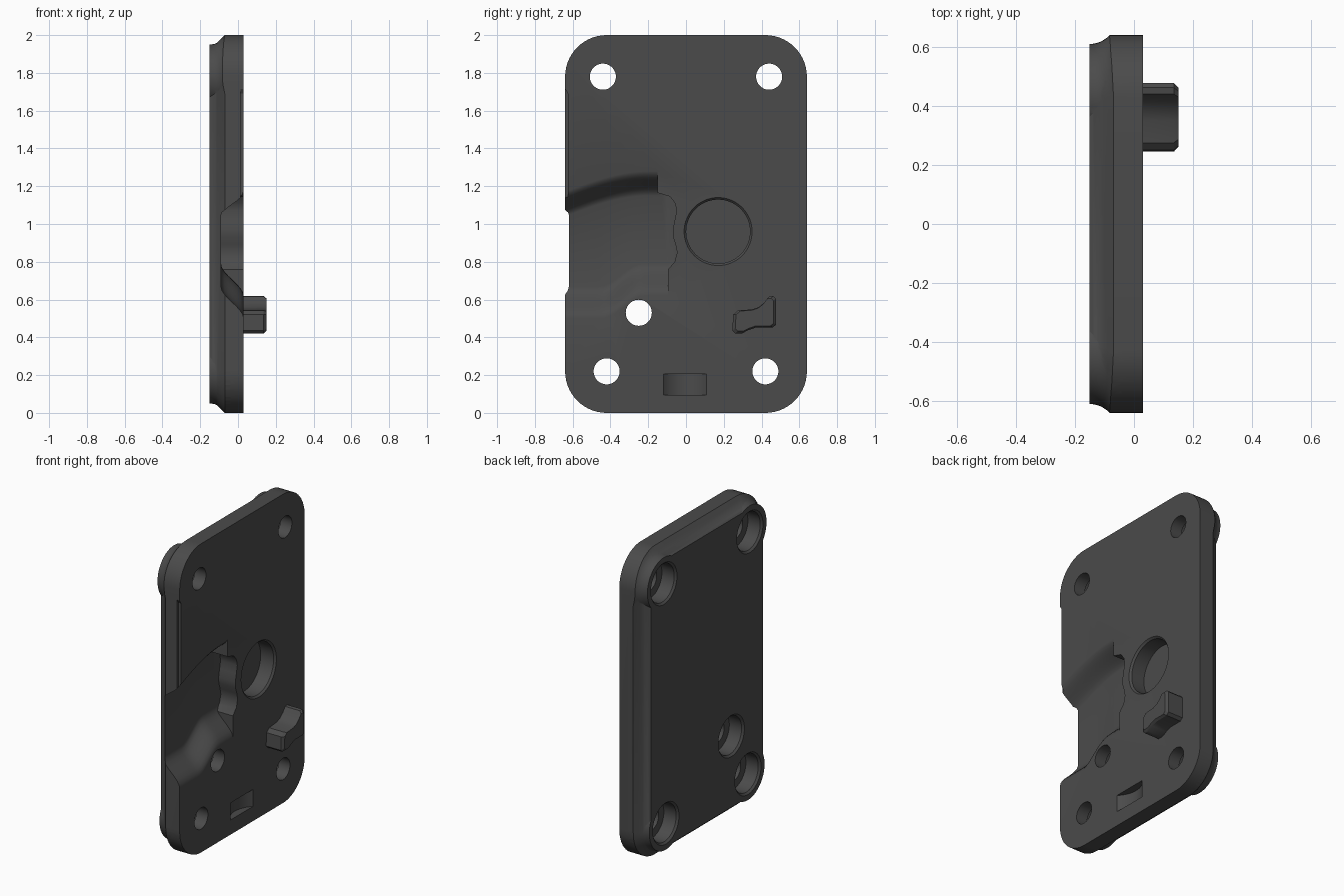
import bpy, bmesh, math

if "Cube" in bpy.data.objects:
    bpy.data.objects.remove(bpy.data.objects["Cube"])

grey = bpy.data.materials.new("dark_grey")
grey.diffuse_color = (0.07, 0.07, 0.07, 1)
grey.use_nodes = True
grey.node_tree.nodes["Principled BSDF"].inputs["Base Color"].default_value = grey.diffuse_color

FRONT, STEP, BACK = 0.03, -0.07, -0.15      # plate depth levels along x
CORNERS = [(-.44, 1.78), (.44, 1.78), (-.42, .22), (.42, .22)]
MIDDLE = (-.25, .53)


def loft(name, rings):
    """Closed solid through matching rings of 3D points."""
    bm = bmesh.new()
    rows = [[bm.verts.new(p) for p in ring] for ring in rings]
    n = len(rows[0])
    for a, b in zip(rows, rows[1:]):
        for i in range(n):
            j = (i + 1) % n
            bm.faces.new((a[i], a[j], b[j], b[i]))
    bm.faces.new(rows[0])
    bm.faces.new(rows[-1])
    bmesh.ops.recalc_face_normals(bm, faces=bm.faces)
    me = bpy.data.meshes.new(name)
    bm.to_mesh(me)
    bm.free()
    me.materials.append(grey)
    ob = bpy.data.objects.new(name, me)
    bpy.context.collection.objects.link(ob)
    return ob


def rounded(inset, x, r=.22, seg=14):
    """Rounded rectangle outline of the plate at depth x."""
    pts = []
    for k, (sy, sz) in enumerate([(1, 1), (-1, 1), (-1, -1), (1, -1)]):
        for i in range(seg + 1):
            a = math.pi / 2 * (k + i / seg)
            pts.append((x, sy * (.64 - r) + (r - inset) * math.cos(a),
                        1 + sz * (1 - r) + (r - inset) * math.sin(a)))
    return pts


def lathe(name, c, profile, seg=48):
    """Solid of revolution about the x direction; profile is (x, radius)."""
    ang = [2 * math.pi * i / seg for i in range(seg)]
    return loft(name, [[(x, c[0] + r * math.cos(a), c[1] + r * math.sin(a)) for a in ang]
                       for x, r in profile])


def prism(name, outline, x0, x1):
    return loft(name, [[(x, y, z) for y, z in outline] for x in (x0, x1)])


def boolean(ob, tool, op):
    m = ob.modifiers.new(op, 'BOOLEAN')
    m.object, m.operation, m.solver = tool, op, 'EXACT'
    bpy.context.view_layer.objects.active = ob
    bpy.ops.object.modifier_apply(modifier=m.name)
    bpy.data.objects.remove(tool)


def smooth(ob):
    bpy.ops.object.select_all(action='DESELECT')
    ob.select_set(True)
    bpy.context.view_layer.objects.active = ob
    bpy.ops.object.shade_smooth_by_angle(angle=math.radians(28))


# Plate with a stepped, slightly hollow back edge
plate = loft("plate", [rounded(i, x) for x, i in
                       [(FRONT, 0), (STEP, 0), (-.09, .02), (-.115, .045),
                        (-.135, .06), (BACK, .068)]])

# Corner bosses flaring into the plate, trimmed to the plate outline
R = .09
flare = [(BACK + R * math.sin(t), .17 + R * (1 - math.cos(t)))
         for t in [math.radians(8 * i) for i in range(9)]]
for c in CORNERS:
    boss = lathe("boss", c, flare + [(-.04, flare[-1][1])])
    boolean(boss, loft("outline", [rounded(0, -.3), rounded(0, .2)]), 'INTERSECT')
    boolean(plate, boss, 'UNION')

# Screw holes with counterbores and a small lead-in chamfer at the back
for c in CORNERS + [MIDDLE]:
    boolean(plate, lathe("bore", c, [(-.2, .14), (BACK, .134), (BACK + .012, .122),
                                     (-.05, .122), (-.05, .069), (.1, .069)]), 'DIFFERENCE')


# Sloped recess on the front face, open at one side
def ease(t):
    t = min(max(t, 0), 1)
    return t * t * (3 - 2 * t)


def section(y):
    low = .50 + .12 * ease((y + .45) / .22)
    t = min(max((y + .64) / .45, 0), 1)
    high = 1.17 + .11 * math.sin(t * math.pi / 2)
    S = [i / 8 for i in range(9)]
    up = [(FRONT - .12 * ease(s), y, low + .17 * s) for s in S]
    down = [(-.09 + .12 * ease(s), y, high - .13 + .13 * s) for s in S]
    return [(.1, y, low)] + up + down + [(.1, y, high)]


recess = loft("recess", [section(-.7 + .03 * i) for i in range(25)])
wall = [(-.8, .3), (-.095, .3), (-.095, .76), (-.06, .80), (-.047, .85), (-.055, .89),
        (-.068, .93), (-.07, .97), (-.06, 1.02), (-.05, 1.07), (-.058, 1.11),
        (-.085, 1.145), (-.15, 1.165), (-.15, 1.5), (-.8, 1.5)]
boolean(recess, prism("wall", wall, -.3, .3), 'INTERSECT')
boolean(plate, recess, 'DIFFERENCE')

# Thin relief along the open edge
boolean(plate, prism("relief", [(-.7, 1.0), (-.625, 1.0), (-.625, 1.69), (-.64, 1.715),
                                (-.7, 1.715)], .012, .1), 'DIFFERENCE')

# Round pocket with chamfered rim
boolean(plate, lathe("pocket", (.17, .96), [(.1, .18), (FRONT, .18), (FRONT - .012, .169),
                                            (-.075, .169)], 64), 'DIFFERENCE')

# Shallow cylindrical scoop near the bottom
arc = [2 * math.pi * i / 64 for i in range(64)]
scoop = loft("scoop", [[(.137 + .157 * math.cos(a), -.005 + .157 * math.sin(a), z)
                        for a in arc] for z in (.095, .205)])
boolean(plate, scoop, 'DIFFERENCE')
smooth(plate)

# Angled peg standing out of the front face, chamfered at its tip
shape = [(.245, .435), (.26, .42), (.295, .42), (.33, .438), (.37, .452), (.46, .452),
         (.477, .468), (.477, .605), (.462, .62), (.44, .617), (.415, .585), (.385, .56),
         (.35, .548), (.275, .542), (.25, .52)]


def shrunk(x, f):
    return [(x, .365 + (y - .365) * f, .518 + (z - .518) * f) for y, z in shape]


peg = loft("peg", [shrunk(FRONT - .005, 1), shrunk(.135, 1), shrunk(.15, .87)])
smooth(peg)
